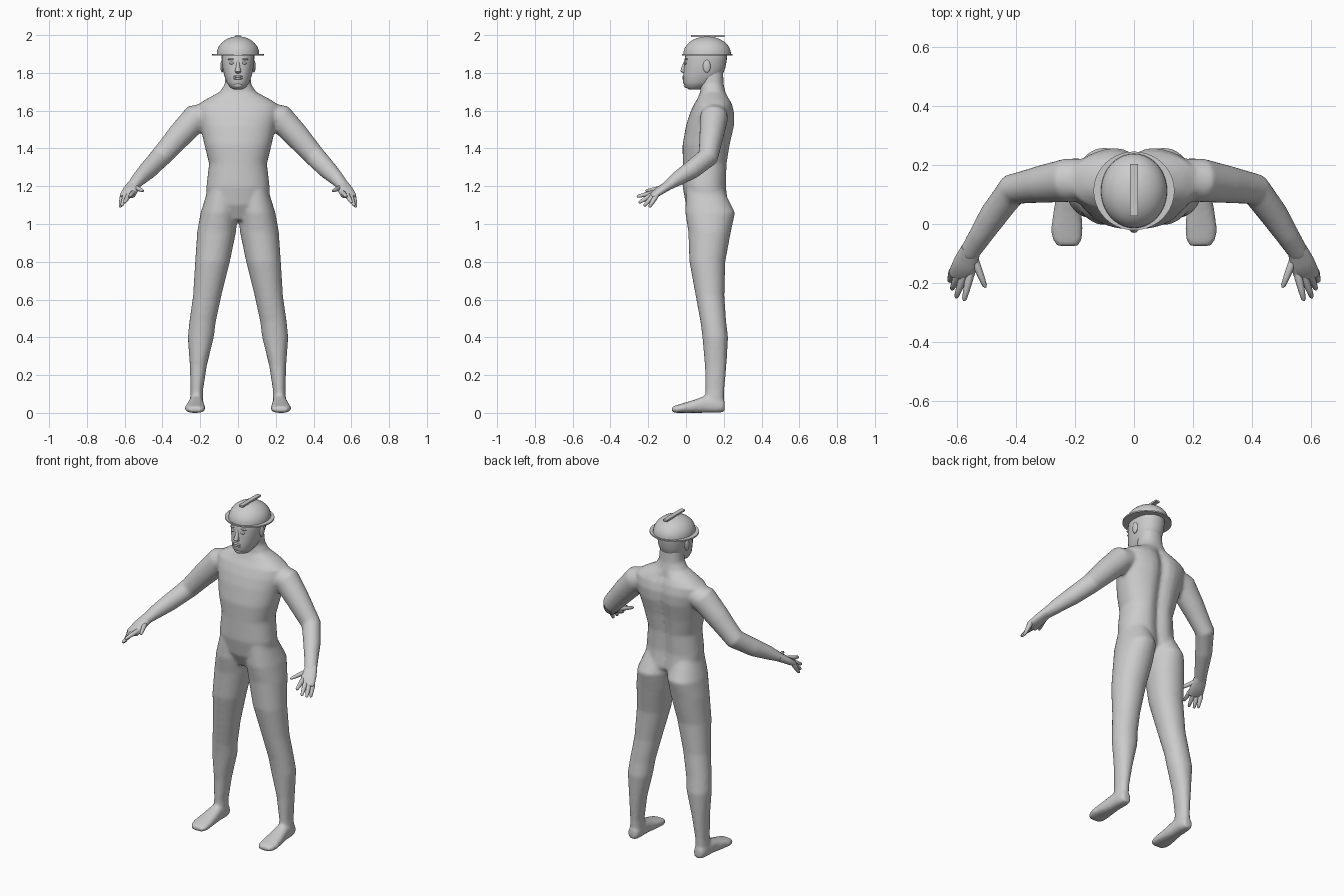
import bpy, bmesh, math
from mathutils import Vector, Matrix

if "Cube" in bpy.data.objects:
    bpy.data.objects.remove(bpy.data.objects["Cube"])

grey = bpy.data.materials.new("plain grey")
grey.use_nodes = True
shade = (0.6, 0.6, 0.6, 1)
grey.diffuse_color = shade
grey.node_tree.nodes["Principled BSDF"].inputs["Base Color"].default_value = shade

X, Y, Z = Vector((1, 0, 0)), Vector((0, 1, 0)), Vector((0, 0, 1))


def loft(bm, rings, frame=None, n=20, power=2.0, groove=None):
    """Skin closed oval rings (x, y, z, half_u, half_v); no frame = follow the path."""
    centres = [Vector(r[:3]) for r in rings]
    loops = []
    for i, r in enumerate(rings):
        if frame:
            u, v = frame
        else:
            t = centres[min(i + 1, len(rings) - 1)] - centres[max(i - 1, 0)]
            u = t.cross(Z).normalized()
            v = u.cross(t).normalized()
        loop = []
        for k in range(n):
            a = math.tau * k / n
            c, s = math.cos(a), math.sin(a)
            pc = math.copysign(abs(c) ** (2 / power), c)
            ps = math.copysign(abs(s) ** (2 / power), s)
            p = centres[i] + u * r[3] * pc + v * r[4] * ps
            if groove:
                p.y += groove(p, s)
            loop.append(bm.verts.new(p))
        loops.append(loop)
    faces = [bm.faces.new(loops[0][::-1]), bm.faces.new(loops[-1])]
    for a, b in zip(loops, loops[1:]):
        for k in range(n):
            j = (k + 1) % n
            faces.append(bm.faces.new((a[k], a[j], b[j], b[k])))
    bmesh.ops.recalc_face_normals(bm, faces=faces)


def ball(bm, place, size):
    bmesh.ops.create_uvsphere(bm, u_segments=16, v_segments=10, radius=1,
                              matrix=Matrix.Translation(place) @ Matrix.Diagonal((*size, 1)))


def finish(bm, name, mirror=False, angle=40):
    mesh = bpy.data.meshes.new(name)
    bm.to_mesh(mesh)
    bm.free()
    mesh.materials.append(grey)
    obj = bpy.data.objects.new(name, mesh)
    bpy.context.collection.objects.link(obj)
    bpy.ops.object.select_all(action="DESELECT")
    obj.select_set(True)
    bpy.context.view_layer.objects.active = obj
    bpy.ops.object.shade_smooth_by_angle(angle=math.radians(angle))
    if mirror:
        m = obj.modifiers.new("both sides", "MIRROR")
        m.use_clip = m.use_mirror_merge = False
    return obj


# Torso with a spine furrow, neck included
def spine(p, s):
    return -0.025 * math.exp(-(p.x / 0.035) ** 2) if s > 0 and p.z < 1.68 else 0


body = bmesh.new()
torso = [(1.02, .11, .08, .07), (1.1, .115, .168, .115), (1.2, .1, .167, .118),
         (1.32, .103, .153, .12), (1.42, .11, .178, .128), (1.52, .13, .2, .13),
         (1.58, .14, .215, .122), (1.63, .145, .215, .105), (1.66, .147, .17, .088),
         (1.7, .142, .095, .066), (1.74, .137, .07, .062), (1.82, .13, .064, .066)]
loft(body, [(0, y, z, a, b) for z, y, a, b in torso], (X, Y), 40, 2.3, spine)

# Legs, feet and arms, blended into the torso
leg = [(.085, .1, 1.18, .075, .1), (.1, .128, 1.06, .098, .132), (.113, .125, .96, .103, .113),
       (.135, .113, .8, .092, .095), (.163, .127, .62, .075, .076), (.188, .145, .48, .07, .068),
       (.197, .155, .4, .069, .068), (.21, .157, .25, .045, .057), (.218, .153, .12, .033, .05),
       (.22, .15, .04, .036, .05)]
foot = [(.22, .205, .035, .028, .03), (.22, .17, .04, .037, .04), (.222, .1, .045, .04, .045),
        (.225, .04, .034, .048, .034), (.227, -.02, .025, .055, .025), (.226, -.055, .02, .05, .02),
        (.224, -.075, .018, .036, .014)]
arm = [(.13, .15, 1.59, .07, .06), (.225, .148, 1.56, .074, .075), (.31, .135, 1.468, .064, .067),
       (.41, .117, 1.355, .054, .056), (.475, .03, 1.287, .048, .05), (.52, -.04, 1.243, .04, .04),
       (.555, -.095, 1.205, .035, .027), (.562, -.11, 1.195, .034, .024)]
for side in (1, -1):
    for part, frame, power in ((leg, (X, Y), 2.1), (foot, (X, Z), 2.5), (arm, None, 2.0)):
        loft(body, [(side * r[0], *r[1:]) for r in part], frame, 24, power)
body = finish(body, "body")
blend = body.modifiers.new("blend", "REMESH")
blend.mode = "VOXEL"
blend.voxel_size = 0.009
blend.use_smooth_shade = True
soften = body.modifiers.new("soften", "SMOOTH")
soften.factor, soften.iterations = 0.5, 6

# Hands: palm, four fingers and a thumb
hand = bmesh.new()
loft(hand, [(.552, -.085, 1.21, .033, .025), (.568, -.13, 1.182, .042, .022),
            (.586, -.175, 1.15, .043, .017), (.588, -.183, 1.144, .036, .01)], None, 16, 2.4)
fingers = [((.555, -.175, 1.165), (.575, -.26, 1.145)), ((.577, -.18, 1.155), (.602, -.25, 1.112)),
           ((.597, -.175, 1.148), (.616, -.222, 1.095)), ((.613, -.16, 1.145), (.624, -.195, 1.088)),
           ((.54, -.12, 1.192), (.502, -.215, 1.175))]
for start, tip in fingers:
    a, b = Vector(start), Vector(tip)
    loft(hand, [(*a.lerp(b, t), r, r) for t, r in
                ((-.15, .012), (.1, .014), (.6, .011), (.92, .008), (1, .003))], None, 10)
finish(hand, "hands", mirror=True)

# Head with jaw, brow, nose and lips
head = bmesh.new()
skull = [(1.713, .045, .022, .03), (1.722, .045, .042, .046), (1.75, .073, .061, .089),
         (1.79, .09, .074, .104), (1.83, .099, .083, .11), (1.87, .104, .086, .112),
         (1.91, .11, .087, .11), (1.96, .11, .065, .085)]
loft(head, [(0, y, z, a, b) for z, y, a, b in skull], (X, Y), 28, 2.2)
loft(head, [(0, .003, 1.865, .008, .012), (0, -.01, 1.83, .011, .014),
            (0, -.014, 1.808, .017, .016), (0, -.004, 1.798, .013, .01)], (X, Y), 12)
for z in (1.77, 1.781):
    ball(head, (0, -.012, z), (.024, .008, .006))
ball(head, (0, .006, 1.735), (.026, .018, .016))
finish(head, "head", angle=60)

# Eyes and ears
features = bmesh.new()
ball(features, (.033, -.002, 1.852), (.013, .008, .007))
ball(features, (.033, .002, 1.872), (.022, .009, .005))
ball(features, (.084, .11, 1.835), (.009, .02, .034))
finish(features, "eyes_and_ears", mirror=True)

# Helmet: thin brim, dome and crest strip
helmet = bmesh.new()
brim = [(1.893, .137, .133), (1.901, .137, .133)]
dome = [(1.901 + .092 * math.sin(a), .112 * math.cos(a), .126 * math.cos(a))
        for a in (math.radians(d) for d in range(0, 90, 9))]
loft(helmet, [(0, .112, z, a, b) for z, a, b in brim + dome], (X, Y), 40)
finish(helmet, "helmet")

crest = bmesh.new()
bmesh.ops.create_cube(crest, size=1, matrix=Matrix.Translation((0, .115, 1.995))
                      @ Matrix.Diagonal((.026, .175, .01, 1)))
finish(crest, "helmet_crest")
